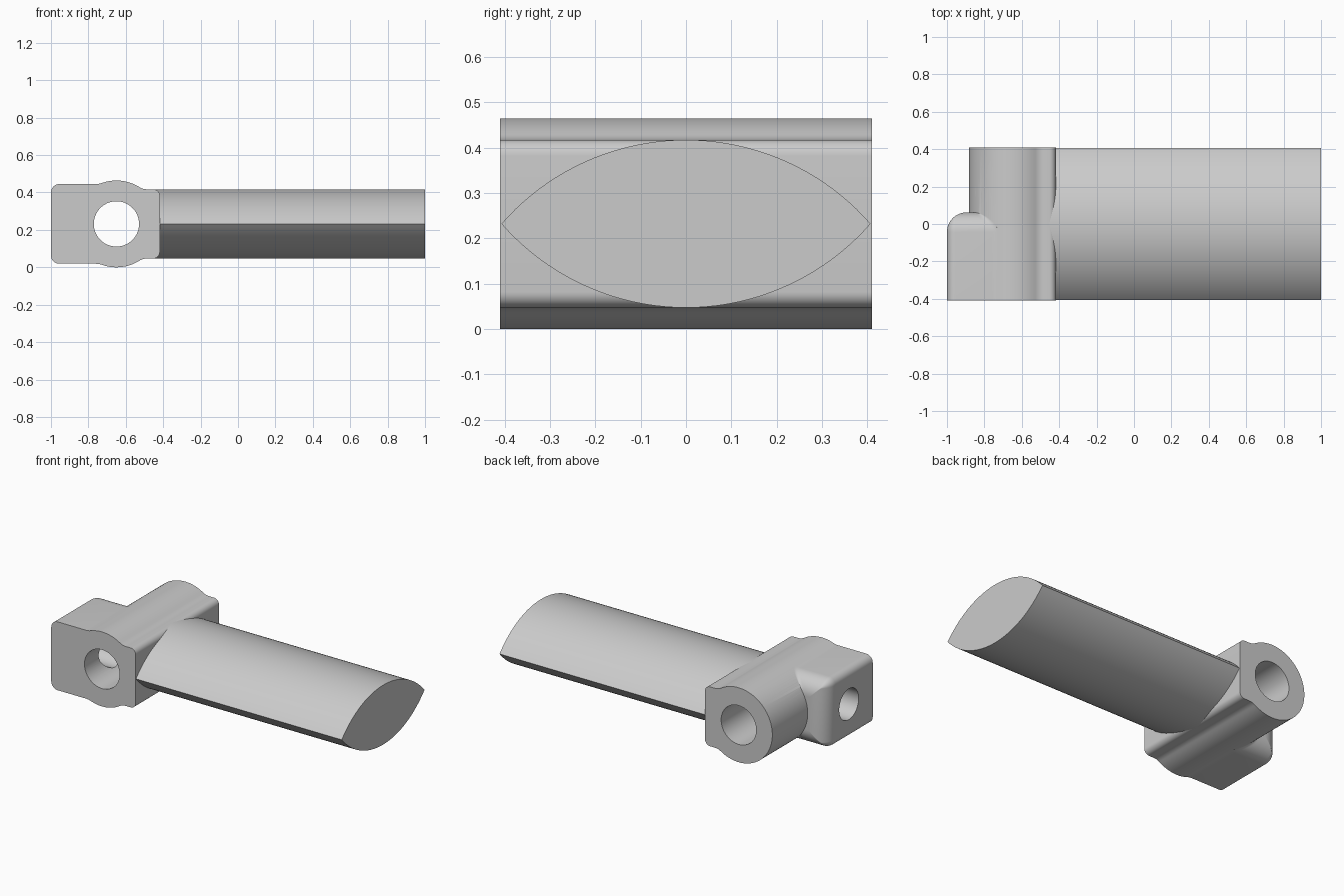
import bpy, bmesh
from math import pi, sin, cos, sqrt, atan2, asin, radians
from mathutils import Matrix

old = bpy.data.objects.get("Cube")
if old:
    bpy.data.objects.remove(old, do_unlink=True)

CX, CZ = -0.65, 0.232      # barrel axis
R, HALF = 0.232, 0.41      # barrel radius, half depth

grey = bpy.data.materials.new("light_grey")
grey.use_nodes = True
grey.diffuse_color = (0.6, 0.6, 0.6, 1)
grey.node_tree.nodes["Principled BSDF"].inputs["Base Color"].default_value = (0.6, 0.6, 0.6, 1)


def arc(cx, cz, r, a0, a1, n):
    return [(cx + r * cos(a0 + (a1 - a0) * i / n),
             cz + r * sin(a0 + (a1 - a0) * i / n)) for i in range(n + 1)]


def mirrored(top):
    """Close an upper half profile with its reflection in the barrel axis."""
    return top + [(x, -z) for x, z in reversed(top) if abs(z) > 1e-6]


def loft(name, rings):
    """Skin matching closed rings of 3D points and cap both ends."""
    bm = bmesh.new()
    loops = [[bm.verts.new(p) for p in ring] for ring in rings]
    for a, b in zip(loops, loops[1:]):
        for i in range(len(a)):
            j = (i + 1) % len(a)
            bm.faces.new((a[i], a[j], b[j], b[i]))
    bm.faces.new(loops[0])
    bm.faces.new(loops[-1])
    bmesh.ops.recalc_face_normals(bm, faces=bm.faces)
    mesh = bpy.data.meshes.new(name)
    bm.to_mesh(mesh)
    bm.free()
    mesh.materials.append(grey)
    obj = bpy.data.objects.new(name, mesh)
    bpy.context.collection.objects.link(obj)
    return obj


def along_y(profile, y):
    return [(CX + x, y, CZ + z) for x, z in profile]


def fillet(h, f, side):
    """Concave arc from the barrel to a flat at height h, plus its barrel angle."""
    dx = sqrt(max((R + f) ** 2 - (h + f) ** 2, 0))
    meet = atan2(h + f, dx)
    pts = [(side * (dx + x), h + f + z) for x, z in arc(0, 0, f, meet - pi, -pi / 2, 8)]
    return pts, meet


def cylinder(name, r, length, centre, axis):
    bm = bmesh.new()
    turn = Matrix.Rotation(pi / 2, 4, axis)
    bmesh.ops.create_cone(bm, cap_ends=True, segments=64, radius1=r, radius2=r,
                          depth=length, matrix=Matrix.Translation(centre) @ turn)
    mesh = bpy.data.meshes.new(name)
    bm.to_mesh(mesh)
    bm.free()
    mesh.materials.append(grey)
    obj = bpy.data.objects.new(name, mesh)
    bpy.context.collection.objects.link(obj)
    obj.hide_render = True
    return obj


def combine(target, tool, operation):
    bpy.context.view_layer.objects.active = target
    mod = target.modifiers.new(operation, 'BOOLEAN')
    mod.operation, mod.solver, mod.object = operation, 'EXACT', tool
    bpy.ops.object.modifier_apply(modifier=mod.name)
    bpy.data.objects.remove(tool, do_unlink=True)


def smooth(obj):
    bpy.ops.object.select_all(action='DESELECT')
    obj.select_set(True)
    bpy.context.view_layer.objects.active = obj
    bpy.ops.object.shade_smooth_by_angle(angle=radians(30))


# Barrel with a rounded flange on the blade side
FLANGE_H, FLANGE_X, CORNER = 0.185, 0.232, 0.035
blend, meet = fillet(FLANGE_H, 0.08, 1)
top = arc(0, 0, R, pi, meet, 40)[:-1] + blend
top += arc(FLANGE_X - CORNER, FLANGE_H - CORNER, CORNER, pi / 2, 0, 8)
outline = mirrored(top)
hub = loft("hinge_body", [along_y(outline, y) for y in (-HALF, HALF)])


# Side block: rounded corners, with a large round over at its back
def block_outline(inset):
    h, left = 0.213 - inset, -0.35 + inset
    r = max(0.045 - inset, 0.002)
    blend, _ = fillet(h, max(0.1 - inset, 0.002), -1)
    pts = arc(left + r, h - r, r, pi, pi / 2, 8) + blend[::-1]
    return mirrored(pts + [(0, blend[0][1] - 0.02)])


ROUND, BACK = 0.105, 0.062
rings = [along_y(block_outline(0), -HALF)]
for i in range(13):
    t = pi / 2 * i / 12
    rings.append(along_y(block_outline(ROUND * (1 - cos(t))), BACK - ROUND + ROUND * sin(t)))
block = loft("side_block", rings)
combine(hub, block, 'UNION')

# Main bore and the cross hole that opens into it
combine(hub, cylinder("bore_cutter", 0.121, 1, (CX, 0, CZ), 'X'), 'DIFFERENCE')
combine(hub, cylinder("cross_cutter", 0.096, 0.5, (CX - 0.25, -0.175, CZ), 'Y'), 'DIFFERENCE')
smooth(hub)

# Lens section blade
W, H = 0.407, 0.185
rad = (W * W + H * H) / (2 * H)
half = asin(W / rad)
lens = mirrored(arc(0, H - rad, rad, pi / 2 + half, pi / 2 - half, 40))
blade = loft("blade", [[(x, y, CZ + z) for y, z in lens] for x in (-0.46, 1.0)])
smooth(blade)
